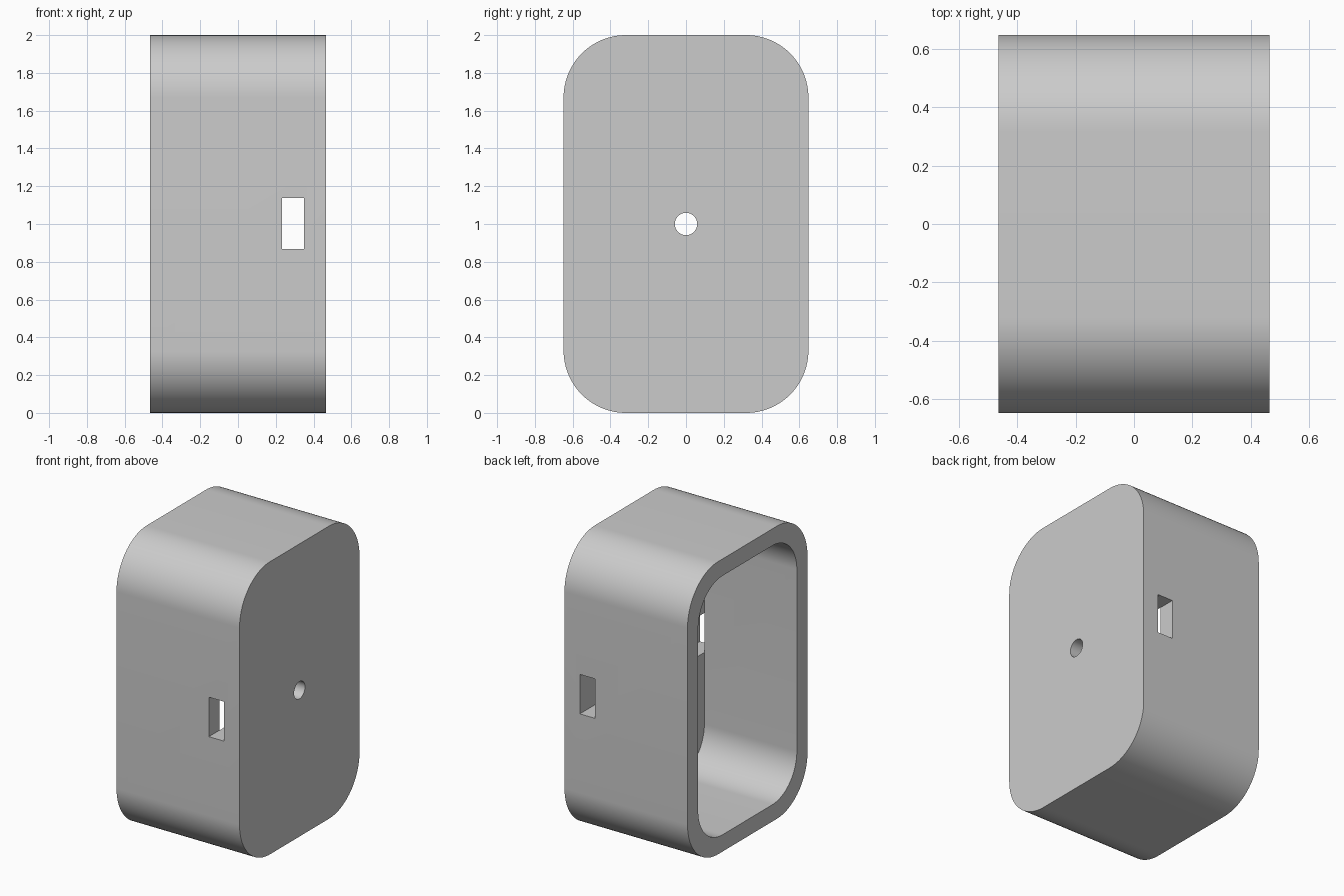
import bpy, bmesh, math

cube = bpy.data.objects.get("Cube")
if cube:
    bpy.data.objects.remove(cube, do_unlink=True)

DEPTH, HALF_Y, HEIGHT = 0.465, 0.648, 2.0   # half depth, half width, full height
WALL, FLOOR_X = 0.115, 0.234                # rim thickness, inner face of the closed side

grey = bpy.data.materials.new("light grey")
grey.use_nodes = True
grey.diffuse_color = (0.6, 0.6, 0.6, 1)
grey.node_tree.nodes["Principled BSDF"].inputs["Base Color"].default_value = (0.6, 0.6, 0.6, 1)


def rounded_prism(name, half_y, half_z, radius, x0, x1, steps=24):
    """Rounded rectangle in the YZ plane, extruded along X."""
    bm = bmesh.new()
    ring = []
    for corner, (sy, sz) in enumerate([(1, 1), (-1, 1), (-1, -1), (1, -1)]):
        for i in range(steps + 1):
            a = (corner + i / steps) * math.pi / 2
            ring.append(bm.verts.new((x0,
                                      sy * (half_y - radius) + radius * math.cos(a),
                                      HEIGHT / 2 + sz * (half_z - radius) + radius * math.sin(a))))
    bmesh.ops.remove_doubles(bm, verts=bm.verts, dist=1e-5)
    face = bm.faces.new(list(bm.verts))
    side = bmesh.ops.extrude_face_region(bm, geom=[face])
    moved = [v for v in side["geom"] if isinstance(v, bmesh.types.BMVert)]
    bmesh.ops.translate(bm, verts=moved, vec=(x1 - x0, 0, 0))
    bmesh.ops.recalc_face_normals(bm, faces=bm.faces)
    mesh = bpy.data.meshes.new(name)
    bm.to_mesh(mesh)
    bm.free()
    obj = bpy.data.objects.new(name, mesh)
    bpy.context.collection.objects.link(obj)
    return obj


# Outer case
case = rounded_prism("case", HALF_Y, HEIGHT / 2, 0.33, -DEPTH, DEPTH)
case.data.materials.append(grey)

# Cavity, open on one side
cavity = rounded_prism("cavity_cutter", HALF_Y - WALL, HEIGHT / 2 - WALL, 0.265,
                       -DEPTH - 0.1, FLOOR_X)

# Strap slot running right across, recessed in the thick floor
bpy.ops.mesh.primitive_cube_add(size=1, location=(0.291, 0, 1.003))
slot = bpy.context.object
slot.name = "slot_cutter"
slot.scale = (0.116, 2, 0.27)

# Small round hole through the closed side
bpy.ops.mesh.primitive_cylinder_add(vertices=48, radius=0.059, depth=0.6,
                                    location=(0.4, 0, 1), rotation=(0, math.pi / 2, 0))
hole = bpy.context.object
hole.name = "hole_cutter"

# Cut each opening, then discard its cutter
bpy.ops.object.select_all(action='DESELECT')
case.select_set(True)
bpy.context.view_layer.objects.active = case
for cutter in (cavity, slot, hole):
    cutter.hide_render = True
    mod = case.modifiers.new(cutter.name, 'BOOLEAN')
    mod.operation, mod.solver, mod.object = 'DIFFERENCE', 'EXACT', cutter
    bpy.ops.object.modifier_apply(modifier=mod.name)
    bpy.data.objects.remove(cutter, do_unlink=True)

bpy.ops.object.shade_smooth_by_angle(angle=math.radians(30))
